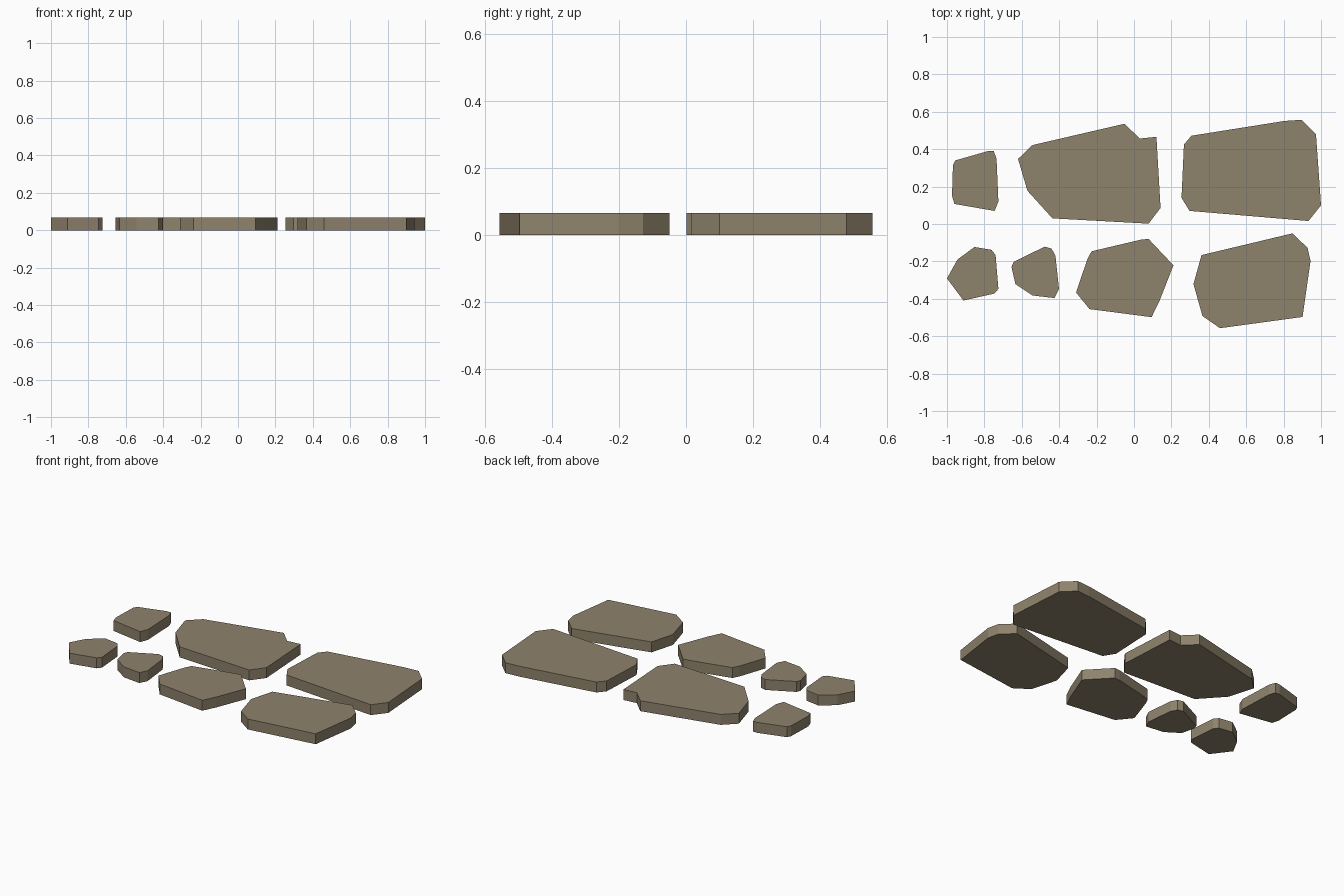
import bpy, bmesh

HEIGHT = 0.067

stone_mat = bpy.data.materials.new("stone")
stone_mat.diffuse_color = (0.27, 0.225, 0.15, 1)


def slab(name, outline):
    """Extrude a flat outline upward into a paving stone."""
    bm = bmesh.new()
    base = bm.faces.new([bm.verts.new((x, y, 0)) for x, y in outline])
    top = bmesh.ops.extrude_face_region(bm, geom=[base], use_keep_orig=True)["geom"]
    for v in (g for g in top if isinstance(g, bmesh.types.BMVert)):
        v.co.z = HEIGHT
    bmesh.ops.recalc_face_normals(bm, faces=bm.faces)
    mesh = bpy.data.meshes.new(name)
    bm.to_mesh(mesh)
    bm.free()
    mesh.materials.append(stone_mat)
    bpy.context.collection.objects.link(bpy.data.objects.new(name, mesh))


# Back row, left to right
slab("back_small_stone", [(-.955, .34), (-.78, .39), (-.75, .39), (-.735, .35), (-.725, .12),
                          (-.745, .07), (-.96, .107), (-.973, .15), (-.968, .315)])
slab("back_notched_stone", [(-.62, .348), (-.543, .422), (-.05, .536), (.03, .457), (.12, .466),
                            (.142, .086), (.078, .002), (-.436, .03), (-.57, .178)])
slab("back_large_stone", [(.267, .425), (.307, .472), (.805, .551), (.895, .557), (.973, .48),
                          (1, .1), (.933, .016), (.297, .07), (.254, .14)])

# Front row, left to right
slab("front_pointed_stone", [(-1, -.291), (-.944, -.19), (-.853, -.123), (-.762, -.138),
                             (-.74, -.166), (-.725, -.347), (-.746, -.372), (-.912, -.409)])
slab("front_tiny_stone", [(-.655, -.23), (-.644, -.203), (-.478, -.121), (-.441, -.131),
                          (-.42, -.17), (-.401, -.347), (-.425, -.396), (-.543, -.382), (-.634, -.321)])
slab("front_medium_stone", [(-.31, -.366), (-.249, -.187), (-.227, -.146), (.04, -.083), (.078, -.08),
                            (.211, -.221), (.136, -.412), (.094, -.498), (-.238, -.455)])
slab("front_large_stone", [(.318, -.321), (.361, -.166), (.848, -.05), (.928, -.128),
                           (.944, -.198), (.901, -.497), (.46, -.557), (.366, -.492)])
